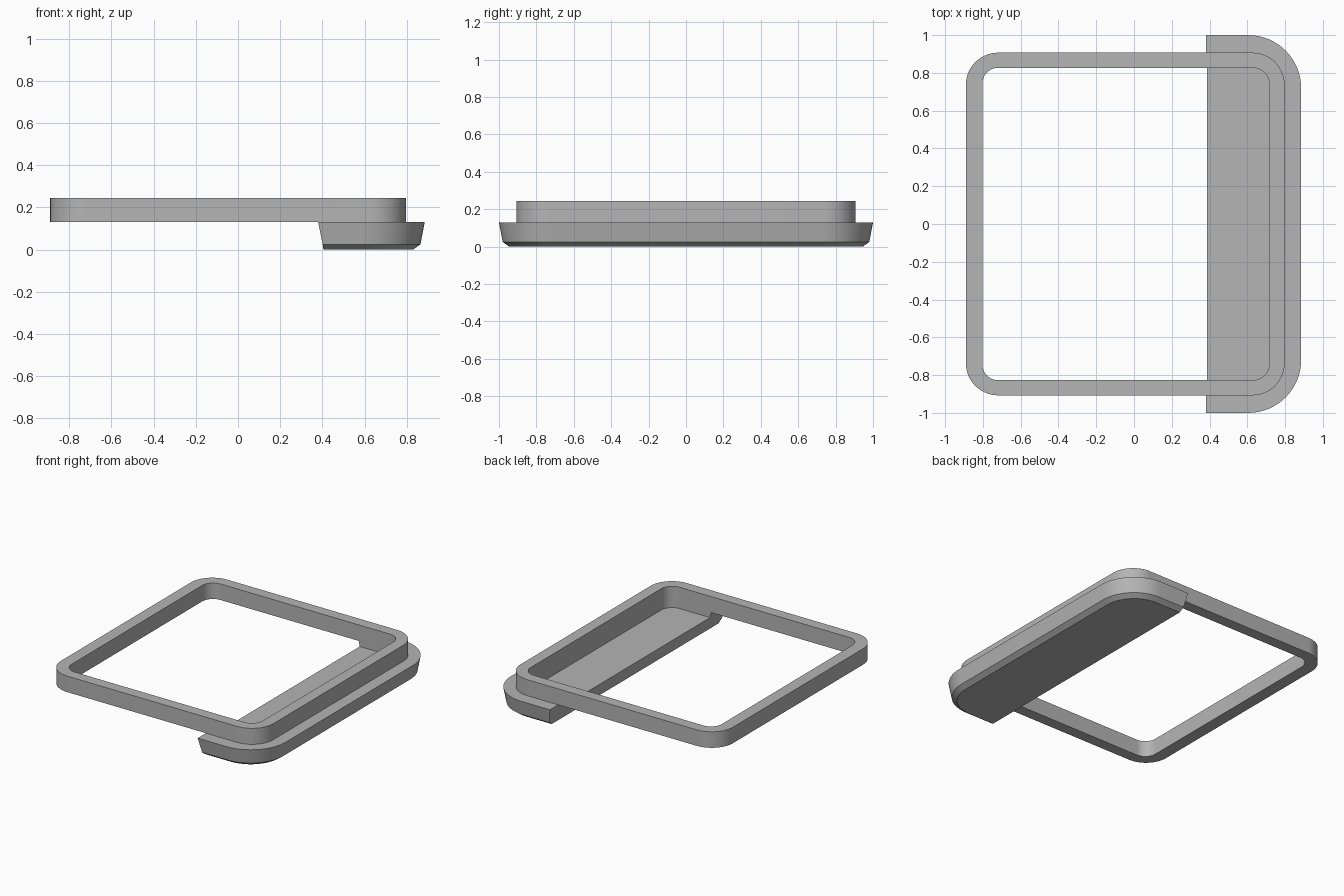
import bpy, bmesh, math

if "Cube" in bpy.data.objects:
    bpy.data.objects.remove(bpy.data.objects["Cube"])

# One plain grey material
grey = bpy.data.materials.new("plain_grey")
grey.use_nodes = True
colour = (0.46, 0.46, 0.46, 1)
grey.diffuse_color = colour
grey.node_tree.nodes["Principled BSDF"].inputs["Base Color"].default_value = colour


def outline(x0, x1, y, r_left, r_right, z, steps=16):
    """Counter-clockwise rounded rectangle; zero radius gives a square corner."""
    points = []
    corners = [(x1, y, r_right, 0), (x0, y, r_left, 90),
               (x0, -y, r_left, 180), (x1, -y, r_right, 270)]
    for cx, cy, r, start in corners:
        if r == 0:
            points.append((cx, cy, z))
            continue
        mx = cx - math.copysign(r, 1 if cx == x1 else -1)
        my = cy - math.copysign(r, cy)
        for i in range(steps + 1):
            a = math.radians(start + 90 * i / steps)
            points.append((mx + r * math.cos(a), my + r * math.sin(a), z))
    return points


def loft(name, rings, closed=False):
    """Join matching outlines; cap the ends, or wrap last to first if closed."""
    bm = bmesh.new()
    loops = [[bm.verts.new(p) for p in ring] for ring in rings]
    pairs = list(zip(loops, loops[1:]))
    if closed:
        pairs.append((loops[-1], loops[0]))
    else:
        bm.faces.new(loops[0][::-1])
        bm.faces.new(loops[-1])
    for a, b in pairs:
        n = len(a)
        for i in range(n):
            j = (i + 1) % n
            bm.faces.new((a[i], a[j], b[j], b[i]))
    bmesh.ops.recalc_face_normals(bm, faces=bm.faces)
    mesh = bpy.data.meshes.new(name)
    bm.to_mesh(mesh)
    bm.free()
    mesh.materials.append(grey)
    obj = bpy.data.objects.new(name, mesh)
    bpy.context.collection.objects.link(obj)
    return obj


def activate(obj):
    bpy.ops.object.select_all(action='DESELECT')
    obj.select_set(True)
    bpy.context.view_layer.objects.active = obj


def outer(z):
    return outline(-0.89, 0.797, 0.907, 0.17, 0.17, z)


def inner(z):
    return outline(-0.803, 0.715, 0.827, 0.085, 0.085, z)


LOW, HIGH, FLOOR = 0.13, 0.245, 0.092

# Upright rounded frame
frame = loft("rounded_frame",
             [outer(LOW), outer(HIGH), inner(HIGH), inner(LOW)], closed=True)

# Tapered base with a chamfered underside, rounded on one side only
base = loft("tapered_base", [
    outline(0.405, 0.83, 0.945, 0, 0.225, 0),
    outline(0.401, 0.865, 0.98, 0, 0.26, 0.025),
    outline(0.38, 0.885, 1.0, 0, 0.28, LOW),
])

# Shallow recess in the base, in line with the inside of the frame
cutter = loft("recess_cutter", [inner(FLOOR), inner(HIGH)])
cutter.hide_render = True
activate(base)
cut = base.modifiers.new("recess", 'BOOLEAN')
cut.operation = 'DIFFERENCE'
cut.solver = 'EXACT'
cut.object = cutter
bpy.ops.object.modifier_apply(modifier=cut.name)
bpy.data.objects.remove(cutter)

for part in (frame, base):
    activate(part)
    bpy.ops.object.shade_smooth_by_angle(angle=math.radians(20))
